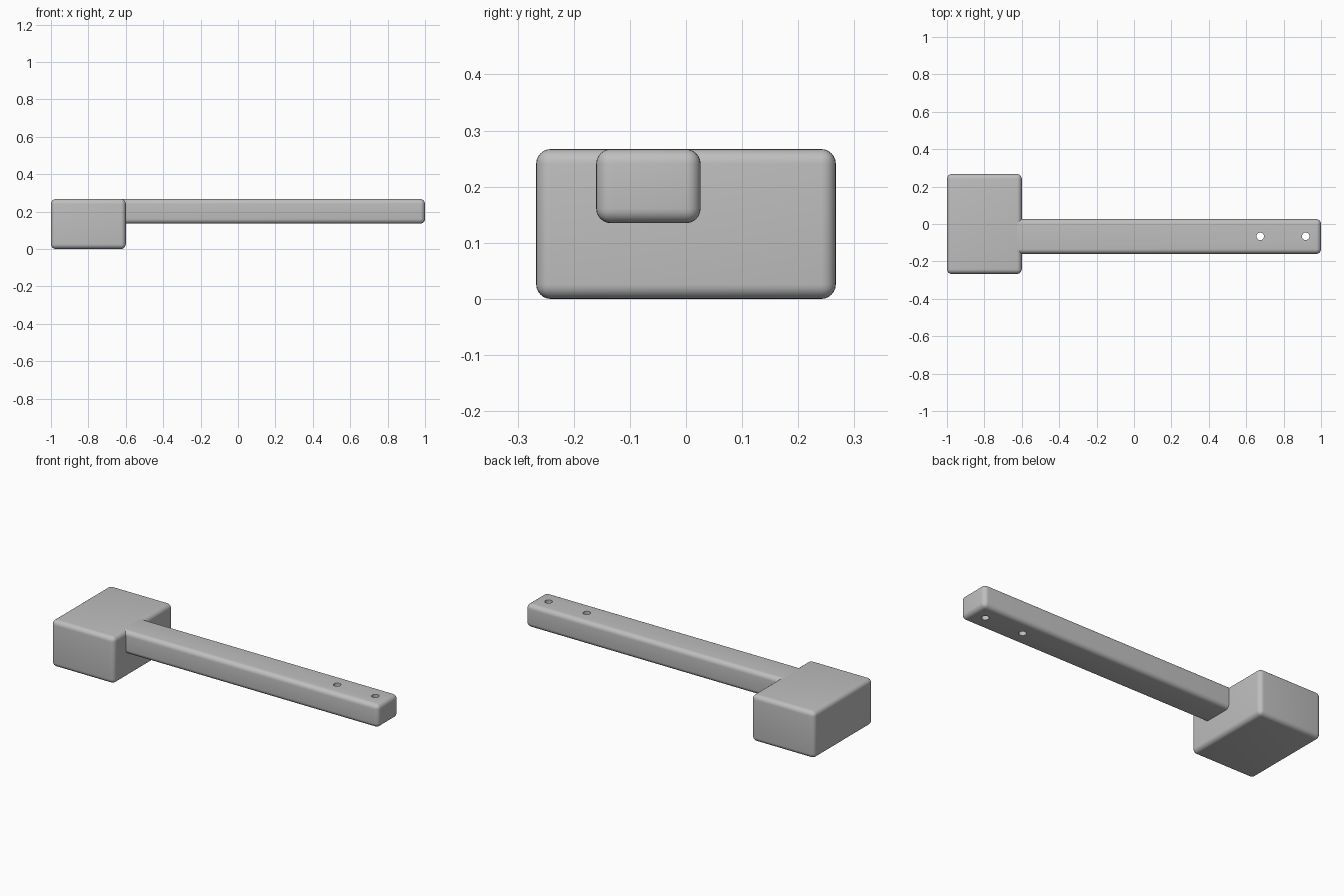
import bpy
import bmesh
import math
from mathutils import Matrix, Vector

default = bpy.data.objects.get("Cube")
if default:
    bpy.data.objects.remove(default, do_unlink=True)

GREY = (0.52, 0.52, 0.52, 1.0)
RADIUS = 0.026

grey = bpy.data.materials.new("plain grey")
grey.use_nodes = True
grey.diffuse_color = GREY
grey.node_tree.nodes["Principled BSDF"].inputs["Base Color"].default_value = GREY


def make_object(name, bm):
    mesh = bpy.data.meshes.new(name)
    bm.to_mesh(mesh)
    bm.free()
    mesh.materials.append(grey)
    obj = bpy.data.objects.new(name, mesh)
    bpy.context.collection.objects.link(obj)
    return obj


def rounded_box(name, low, high, square_start=False):
    """Box with filleted edges; square_start leaves the -x end sharp."""
    low, high = Vector(low), Vector(high)
    bm = bmesh.new()
    bmesh.ops.create_cube(bm, size=1, matrix=Matrix.Translation((low + high) / 2)
                          @ Matrix.Diagonal((*(high - low), 1)))
    edges = [e for e in bm.edges if not square_start
             or max(v.co.x for v in e.verts) > low.x + RADIUS]
    bmesh.ops.bevel(bm, geom=edges, offset=RADIUS, segments=6, profile=0.5,
                    affect='EDGES', clamp_overlap=True)
    return make_object(name, bm)


def smooth(obj):
    bpy.ops.object.select_all(action='DESELECT')
    obj.select_set(True)
    bpy.context.view_layer.objects.active = obj
    bpy.ops.object.shade_smooth_by_angle(angle=math.radians(30))


# Block head, and the offset handle whose top is flush with it
head = rounded_box("head", (-1, -0.267, 0), (-0.6, 0.267, 0.267))
handle = rounded_box("handle", (-0.6 - RADIUS, -0.16, 0.135), (1, 0.026, 0.267),
                     square_start=True)

# Two screw holes through the free end of the handle
bm = bmesh.new()
for x in (0.675, 0.918):
    bmesh.ops.create_cone(bm, cap_ends=True, segments=32, radius1=0.02,
                          radius2=0.02, depth=0.5,
                          matrix=Matrix.Translation((x, -0.066, 0.2)))
cutter = make_object("hole_cutter", bm)
cutter.hide_render = True
holes = handle.modifiers.new("holes", 'BOOLEAN')
holes.operation = 'DIFFERENCE'
holes.solver = 'EXACT'
holes.object = cutter
bpy.context.view_layer.objects.active = handle
bpy.ops.object.modifier_apply(modifier=holes.name)
bpy.data.objects.remove(cutter, do_unlink=True)

for part in (head, handle):
    smooth(part)
